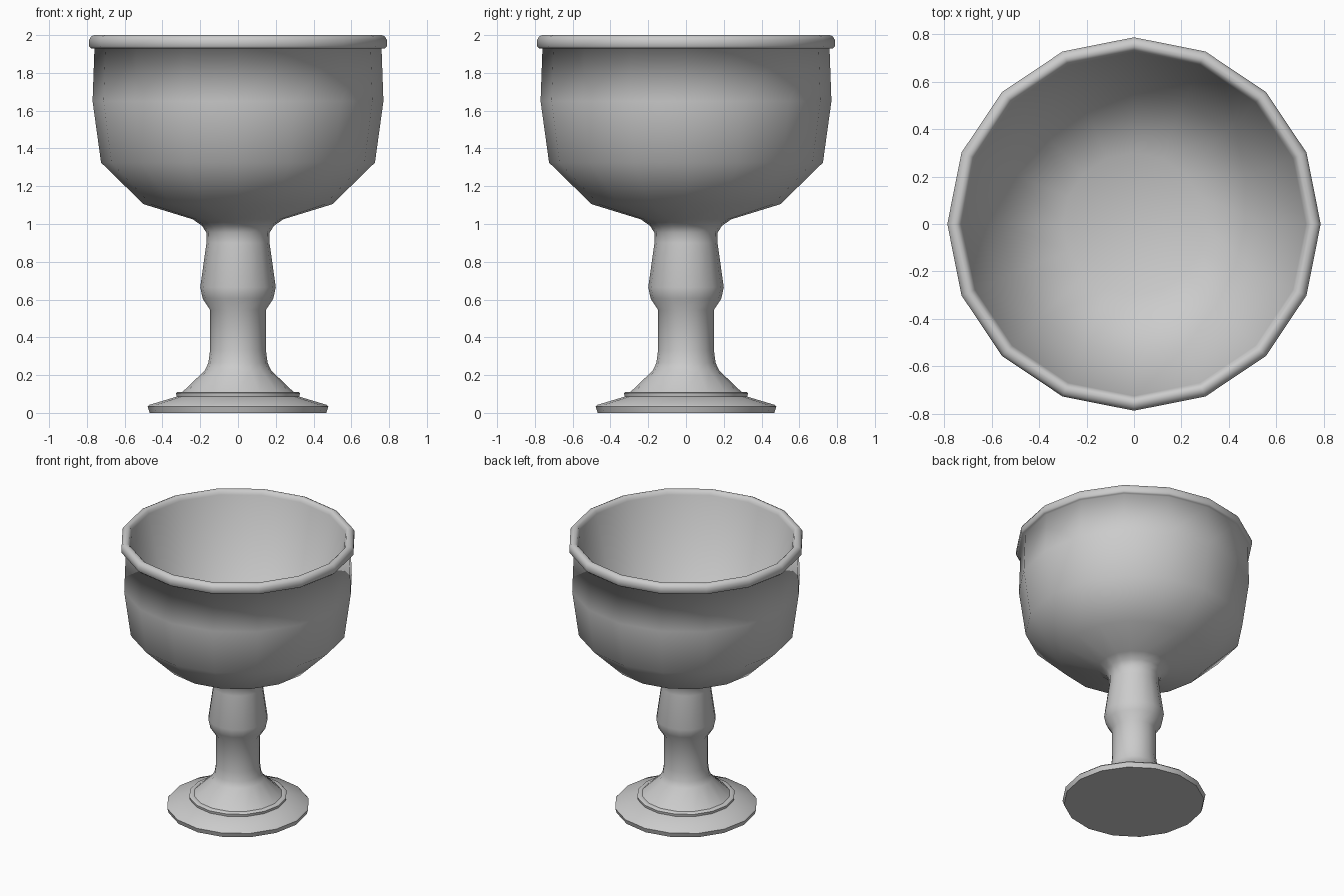
import bpy
import bmesh
from math import cos, sin, pi, radians

cube = bpy.data.objects.get("Cube")
if cube:
    bpy.data.objects.remove(cube, do_unlink=True)

SIDES = 16

grey = bpy.data.materials.new("plain grey")
grey.use_nodes = True
grey.diffuse_color = (0.6, 0.6, 0.6, 1)
grey.node_tree.nodes["Principled BSDF"].inputs["Base Color"].default_value = (0.6, 0.6, 0.6, 1)


def lathe(name, profile, sharp_angle):
    """Turn a (radius, height) profile around z; radius 0 makes a pole."""
    bm = bmesh.new()
    rings = []
    for r, z in profile:
        if r == 0:
            rings.append([bm.verts.new((0, 0, z))] * SIDES)
        else:
            rings.append([bm.verts.new((r * cos(2 * pi * i / SIDES), r * sin(2 * pi * i / SIDES), z))
                          for i in range(SIDES)])
    for a, b in zip(rings, rings[1:]):
        for i in range(SIDES):
            j = (i + 1) % SIDES
            corners = list(dict.fromkeys((a[i], a[j], b[j], b[i])))
            bm.faces.new(corners)
    mesh = bpy.data.meshes.new(name)
    bm.to_mesh(mesh)
    bm.free()
    mesh.materials.append(grey)
    obj = bpy.data.objects.new(name, mesh)
    bpy.context.collection.objects.link(obj)
    bpy.ops.object.select_all(action='DESELECT')
    obj.select_set(True)
    bpy.context.view_layer.objects.active = obj
    bpy.ops.object.shade_smooth_by_angle(angle=radians(sharp_angle))


# Foot: flat disc, shallow sloping top and a thin collar around the stem
lathe("foot", [(0, 0), (0.468, 0), (0.478, 0.033), (0.468, 0.043), (0.325, 0.086),
               (0.328, 0.104), (0.322, 0.11), (0.295, 0.11)], 50)

# Stem with its swelling, widening into the bowl
stem = [(0.295, 0.11), (0.175, 0.225), (0.157, 0.265), (0.148, 0.33), (0.148, 0.545),
        (0.187, 0.605), (0.2, 0.665), (0.167, 0.9), (0.168, 0.955), (0.19, 0.99), (0.24, 1.025)]
bowl_outside = [(0.5, 1.105), (0.725, 1.325), (0.77, 1.65), (0.76, 1.93)]
rim = [(0.779, 1.93), (0.788, 1.94), (0.788, 1.975), (0.777, 1.993), (0.762, 2),
       (0.748, 2), (0.735, 1.991), (0.726, 1.97)]
bowl_inside = [(0.56, 1.25), (0.3, 1.13), (0, 1.11)]
lathe("stem_and_bowl", stem + bowl_outside + rim + bowl_inside, 120)
